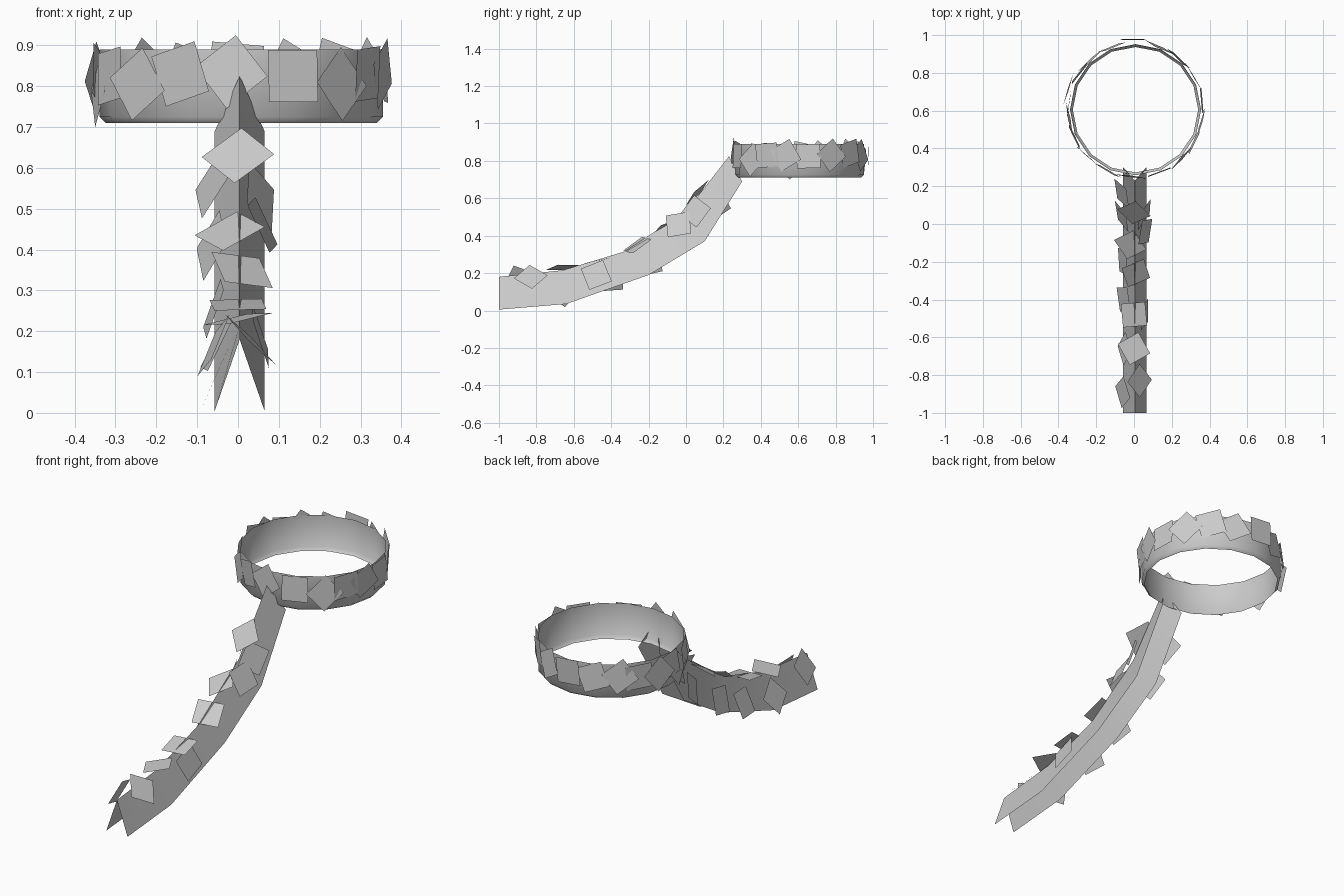
import bpy, math, random
from mathutils import Vector

if "Cube" in bpy.data.objects:
    bpy.data.objects.remove(bpy.data.objects["Cube"])

random.seed(4)


def make_object(name, verts, faces, smooth=False):
    mesh = bpy.data.meshes.new(name)
    mesh.from_pydata(verts, [], faces)
    mesh.update()
    ob = bpy.data.objects.new(name, mesh)
    bpy.context.collection.objects.link(ob)
    if smooth:
        mesh.polygons.foreach_set("use_smooth", [True] * len(faces))
    return ob


def add_plate(verts, faces, centre, u, v, roll, size=0.128):
    # square plate spanned by u and v, turned by roll, with a slight random tilt
    n = u.cross(v)
    u = (u + n * random.uniform(-0.1, 0.1)).normalized()
    v = (v + n * random.uniform(-0.1, 0.1)).normalized()
    start = len(verts)
    for k in range(4):
        a = math.radians(roll + 45 + 90 * k)
        verts.append(centre + (u * math.cos(a) + v * math.sin(a)) * size * 0.707)
    faces.append(tuple(range(start, start + 4)))


# open ring band with a small chamfer along its lower edge
CX, CY, SIDES = 0.008, 0.605, 16
rows = [(0.332, 0.71), (0.347, 0.725), (0.347, 0.89)]
verts, faces = [], []
for r, z in rows:
    for i in range(SIDES):
        a = 2 * math.pi * i / SIDES
        verts.append((CX + r * math.cos(a), CY + r * math.sin(a), z))
for j in range(len(rows) - 1):
    for i in range(SIDES):
        k = (i + 1) % SIDES
        faces.append((j * SIDES + i, j * SIDES + k,
                      (j + 1) * SIDES + k, (j + 1) * SIDES + i))
make_object("ring_band", verts, faces, True)

# handle: an inverted V swept along a rising path (ridge y, z, lower edge y, z)
stations = [(-1, 0.18, -1, 0.005), (-0.66, 0.215, -0.64, 0.035),
            (-0.33, 0.315, -0.2, 0.19), (0.0, 0.53, 0.1, 0.37),
            (0.23, 0.825, 0.3, 0.69)]
verts, faces = [], []
for i, (ry, rz, by, bz) in enumerate(stations):
    verts += [(-0.057, by, bz), (0.004, ry, rz), (0.065, by, bz)]
    if i:
        a, b = 3 * i - 3, 3 * i
        faces += [(a, a + 1, b + 1, b), (a + 1, a + 2, b + 2, b + 1)]
handle = make_object("handle", verts, faces, True)
bpy.context.view_layer.objects.active = handle
handle.select_set(True)
bpy.ops.object.shade_smooth_by_angle(angle=math.radians(50))

# plates around the ring: angle, height, roll
ring_plates = [(188, 0.79, 45), (204, 0.825, 8), (224, 0.805, 35), (245, 0.83, 17),
               (266, 0.835, 38), (291, 0.825, 0), (314, 0.805, 42), (331, 0.83, 4),
               (348, 0.83, 30), (8, 0.825, 2), (29, 0.83, 40), (50, 0.84, 15),
               (69, 0.83, 30), (92, 0.84, 5), (111, 0.825, 20), (132, 0.83, 35),
               (147, 0.82, 5), (163, 0.82, 40), (176, 0.83, 12)]
verts, faces = [], []
for deg, z, roll in ring_plates:
    a = math.radians(deg)
    r = 0.354 + (0.018 if deg in (92, 163) else 0)
    centre = Vector((CX + r * math.cos(a), CY + r * math.sin(a), z))
    add_plate(verts, faces, centre, Vector((-math.sin(a), math.cos(a), 0)),
              Vector((0, 0, 1)), roll)
make_object("ring_plates", verts, faces)

# plates over the handle: x, y, z, sideways tilt, roll
handle_plates = [(-0.06, -0.89, 0.165, -60, 30), (0.03, -0.83, 0.18, 45, 45),
                 (0.0, -0.66, 0.23, -10, 30), (-0.05, -0.66, 0.10, -70, 42),
                 (0.0, -0.48, 0.265, 3, 5), (-0.055, -0.40, 0.165, -68, 15),
                 (0.055, -0.48, 0.19, 70, 5), (0.01, -0.26, 0.35, 18, 15),
                 (-0.06, -0.20, 0.255, -65, 20), (-0.02, -0.11, 0.445, -15, 35),
                 (0.06, -0.04, 0.46, 65, -25), (0.055, 0.05, 0.53, 60, 0),
                 (-0.065, 0.04, 0.41, -65, 15), (0.0, 0.06, 0.63, -5, 40),
                 (-0.065, 0.16, 0.56, -65, 20)]
verts, faces = [], []
for x, y, z, tilt, roll in handle_plates:
    s = next(k for k in range(4) if y <= stations[k + 1][0])
    p, q = stations[s], stations[s + 1]
    along = Vector((0, q[0] - p[0], q[1] - p[1])).normalized()
    side = Vector((1, 0, 0))
    up = side.cross(along)
    t = math.radians(tilt)
    add_plate(verts, faces, Vector((x, y, z)),
              side * math.cos(t) - up * math.sin(t), along, roll)
make_object("handle_plates", verts, faces)
